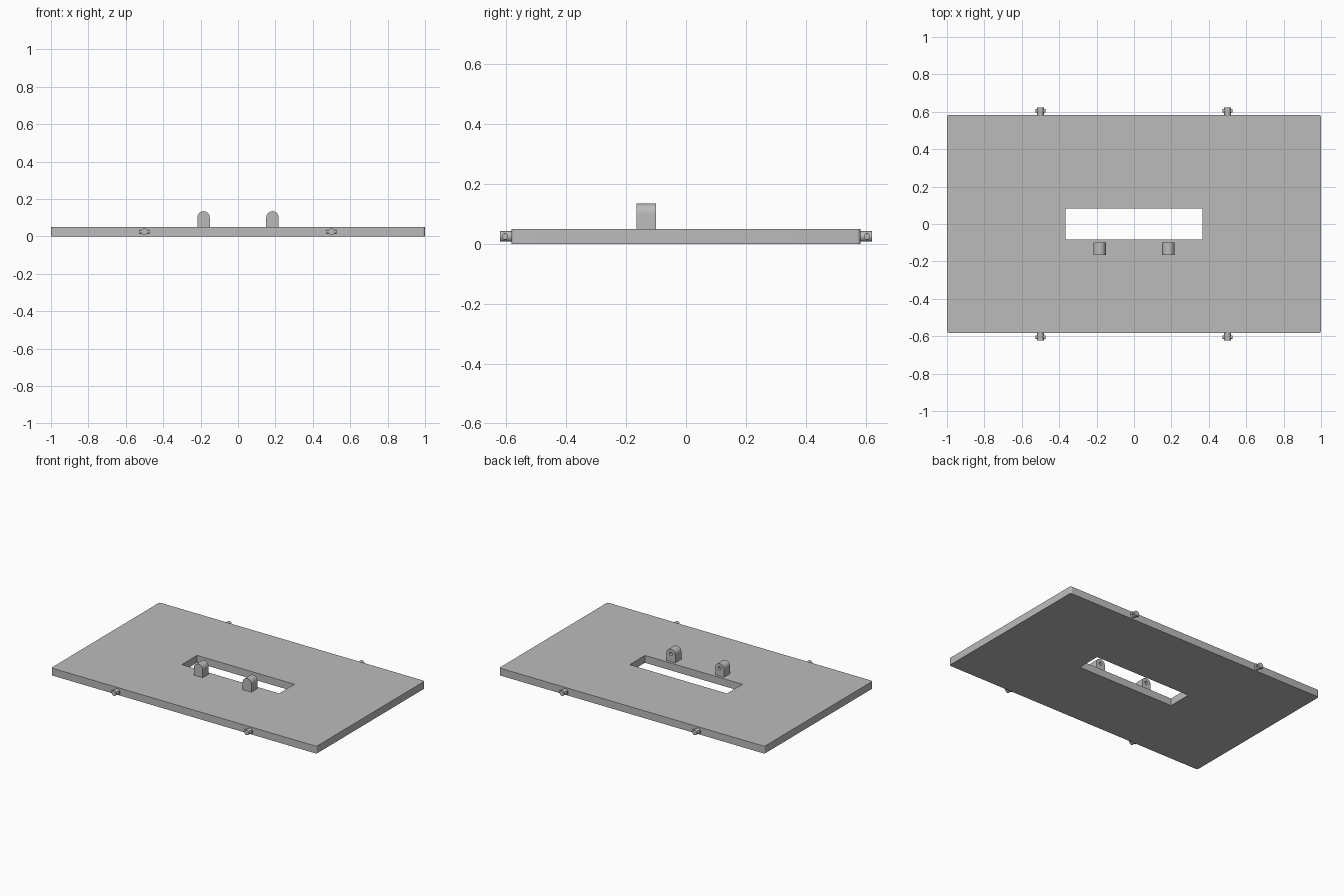
import bpy
import bmesh
from math import pi, cos, sin, radians
from mathutils import Matrix, Vector

cube = bpy.data.objects.get("Cube")
if cube:
    bpy.data.objects.remove(cube, do_unlink=True)

grey = bpy.data.materials.new("plain grey")
grey.use_nodes = True
COLOUR = (0.5, 0.5, 0.5, 1)
grey.diffuse_color = COLOUR
grey.node_tree.nodes["Principled BSDF"].inputs["Base Color"].default_value = COLOUR


def finish(name, bm):
    bmesh.ops.recalc_face_normals(bm, faces=bm.faces)
    mesh = bpy.data.meshes.new(name)
    bm.to_mesh(mesh)
    bm.free()
    mesh.materials.append(grey)
    obj = bpy.data.objects.new(name, mesh)
    bpy.context.collection.objects.link(obj)
    return obj


def prism(name, outline, depth):
    """Extrude a closed outline of 3D points along a vector."""
    bm = bmesh.new()
    face = bm.faces.new([bm.verts.new(p) for p in outline])
    top = bmesh.ops.extrude_face_region(bm, geom=[face])["geom"]
    bmesh.ops.translate(bm, vec=depth, verts=[v for v in top if isinstance(v, bmesh.types.BMVert)])
    return finish(name, bm)


def cylinder(name, centre, axis, radius, length):
    bm = bmesh.new()
    turn = Vector((0, 0, 1)).rotation_difference(Vector(axis)).to_matrix().to_4x4()
    bmesh.ops.create_cone(bm, cap_ends=True, segments=32, radius1=radius, radius2=radius,
                          depth=length, matrix=Matrix.Translation(centre) @ turn)
    return finish(name, bm)


def boolean(obj, other, operation):
    """Apply a boolean, then discard the helper."""
    other.hide_render = True
    mod = obj.modifiers.new(operation.lower(), "BOOLEAN")
    mod.operation, mod.object, mod.solver = operation, other, "EXACT"
    bpy.context.view_layer.objects.active = obj
    bpy.ops.object.modifier_apply(modifier=mod.name)
    bpy.data.objects.remove(other, do_unlink=True)


def smooth(obj):
    bpy.ops.object.select_all(action="DESELECT")
    obj.select_set(True)
    bpy.context.view_layer.objects.active = obj
    bpy.ops.object.shade_smooth_by_angle(angle=radians(30))


# Base plate with small rounded corners and a rectangular slot
HALF_X, HALF_Y, THICK, CORNER = 1.0, 0.583, 0.05, 0.013
outline = []
for quarter, (sx, sy) in enumerate([(1, 1), (-1, 1), (-1, -1), (1, -1)]):
    for step in range(7):
        a = (quarter + step / 6) * pi / 2
        outline.append((sx * (HALF_X - CORNER) + CORNER * cos(a),
                        sy * (HALF_Y - CORNER) + CORNER * sin(a), 0))
plate = prism("base_plate", outline, (0, 0, THICK))
slot = prism("slot_cutter", [(x, y, -0.1) for x, y in
             [(-0.367, -0.082), (0.367, -0.082), (0.367, 0.083), (-0.367, 0.083)]], (0, 0, 0.3))
boolean(plate, slot, "DIFFERENCE")
smooth(plate)

# Round-topped lugs in front of the slot, with a blind hole in the back face
LUG_R, LUG_Z, FRONT, DEPTH = 0.033, 0.102, -0.165, 0.065
for side, sx in (("left", 1), ("right", -1)):
    cx = sx * 0.184
    arch = [(cx + LUG_R * cos(i * pi / 16), FRONT, LUG_Z + LUG_R * sin(i * pi / 16))
            for i in range(17)]
    arch += [(cx - LUG_R, FRONT, THICK), (cx + LUG_R, FRONT, THICK)]
    lug = prism(side + "_lug", arch, (0, DEPTH, 0))
    hole = cylinder("hole_cutter", (cx, FRONT + DEPTH, LUG_Z), (0, 1, 0), 0.011, 0.08)
    boolean(lug, hole, "DIFFERENCE")
    smooth(lug)

# Edge pegs, each crossed by a thin pin
for end, sy in (("front", -1), ("back", 1)):
    for side, sx in (("left", 1), ("right", -1)):
        x = sx * 0.5
        peg = cylinder(f"{end}_{side}_peg", (x, sy * 0.601, 0.025), (0, 1, 0), 0.0175, 0.042)
        pin = cylinder("cross_pin", (x, sy * 0.605, 0.025), (1, 0, 0), 0.01, 0.053)
        boolean(peg, pin, "UNION")
        smooth(peg)
